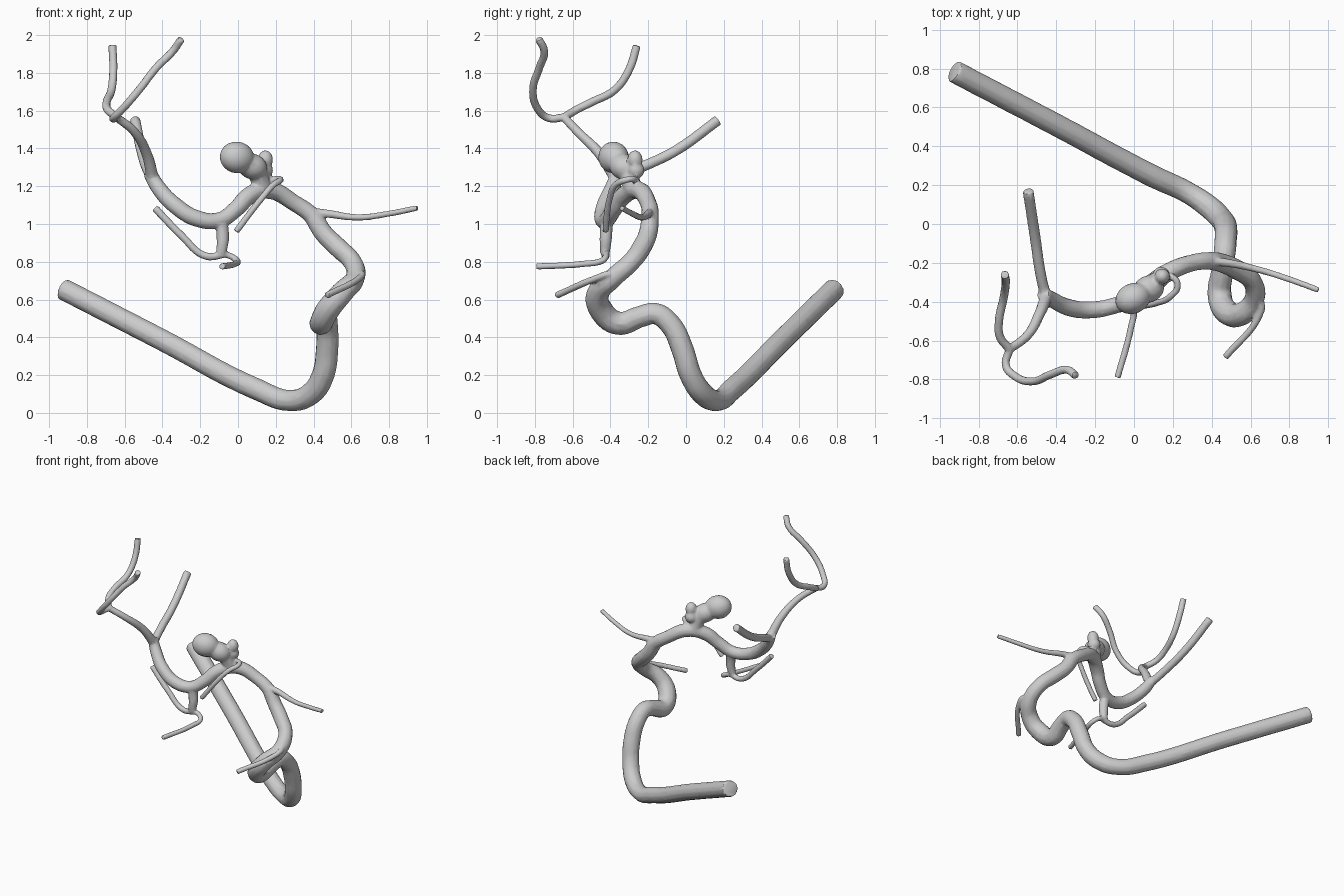
import bpy
import math

parts = []


def vessel(name, pts):
    """Round tube through (x, y, z, radius) points, with closed ends."""
    cu = bpy.data.curves.new(name, 'CURVE')
    cu.dimensions = '3D'
    cu.bevel_depth = 1.0
    cu.bevel_resolution = 4
    cu.resolution_u = 8
    cu.use_fill_caps = True
    sp = cu.splines.new('BEZIER')
    sp.bezier_points.add(len(pts) - 1)
    for bp, (x, y, z, r) in zip(sp.bezier_points, pts):
        bp.co = (x, y, z)
        bp.radius = r
        bp.handle_left_type = bp.handle_right_type = 'AUTO'
    ob = bpy.data.objects.new(name, cu)
    bpy.context.collection.objects.link(ob)
    parts.append(ob)


def lobe(name, loc, size, rot=(0, 0, 0)):
    """Bulge of the sac."""
    bpy.ops.mesh.primitive_ico_sphere_add(subdivisions=3, radius=1, location=loc, rotation=rot)
    ob = bpy.context.object
    ob.name = name
    ob.scale = size
    parts.append(ob)


def thin(pts, r):
    return [(*p, r) for p in pts]


# straight inlet, then the S-bend of the main trunk
vessel("inlet_trunk", [
    (-.925, .785, .655, .058), (-.40, .51, .385, .058), (.10, .245, .125, .058),
    (.28, .16, .065, .056), (.39, .085, .105, .06), (.45, .025, .20, .06),
    (.472, -.02, .34, .06), (.472, -.08, .465, .058), (.465, -.16, .525, .057),
    (.455, -.24, .51, .057), (.44, -.36, .475, .062), (.475, -.45, .545, .064),
    (.55, -.465, .635, .06), (.62, -.385, .715, .052), (.605, -.29, .80, .05),
    (.53, -.235, .875, .052), (.45, -.20, .955, .05), (.395, -.19, 1.04, .046)])
# arch over the top and down to the fork
vessel("arch_trunk", [
    (.45, -.20, .955, .049), (.395, -.19, 1.04, .046), (.30, -.20, 1.11, .044),
    (.165, -.255, 1.18, .048), (.06, -.33, 1.15, .048), (-.01, -.38, 1.08, .044),
    (-.10, -.42, 1.02, .042), (-.22, -.442, 1.03, .044), (-.335, -.43, 1.10, .044),
    (-.42, -.39, 1.19, .041), (-.468, -.36, 1.27, .036)])
# fork: straight rear branch and forward branch that splits again
vessel("rear_branch", thin([(-.455, -.37, 1.24), (-.48, -.26, 1.29), (-.51, -.06, 1.385),
                            (-.545, .17, 1.55)], .028))
vessel("forward_branch", [(-.45, -.37, 1.24, .033), (-.485, -.46, 1.375, .028),
                          (-.55, -.575, 1.49, .024), (-.65, -.65, 1.57, .022)])
vessel("upper_left_twig", thin([(-.64, -.645, 1.565), (-.69, -.58, 1.605), (-.695, -.50, 1.645),
                                (-.67, -.377, 1.71), (-.66, -.30, 1.82), (-.665, -.26, 1.945)], .022))
vessel("upper_right_twig", thin([(-.64, -.645, 1.565), (-.66, -.725, 1.56), (-.61, -.785, 1.61),
                                 (-.52, -.81, 1.715), (-.43, -.775, 1.83), (-.345, -.75, 1.915),
                                 (-.30, -.78, 1.98)], .021))
# hanging branch and its two twigs
vessel("hanging_branch", [(-.09, -.42, 1.02, .034), (-.08, -.425, .92, .033), (-.09, -.43, .845, .026)])
vessel("hanging_front_twig", thin([(-.10, -.43, .85), (-.03, -.425, .825), (-.005, -.445, .805),
                                   (-.015, -.53, .79), (-.085, -.79, .775)], .017))
vessel("hanging_side_twig", thin([(-.07, -.43, .84), (-.17, -.425, .83), (-.30, -.42, .94),
                                  (-.44, -.41, 1.085)], .02))
# side twigs of the trunk
vessel("right_twig", [(.37, -.195, 1.06, .03), (.44, -.195, 1.058, .022), (.64, -.235, 1.035, .017),
                      (.80, -.285, 1.055, .016), (.95, -.34, 1.085, .015)])
vessel("lower_front_twig", thin([(.62, -.37, .73), (.655, -.41, .735), (.645, -.47, .715),
                                 (.47, -.685, .622)], .018))
vessel("looping_twig", thin([(.12, -.27, 1.20), (.19, -.27, 1.235), (.225, -.31, 1.235),
                             (.185, -.375, 1.205), (.12, -.405, 1.13), (.05, -.42, 1.04),
                             (-.01, -.425, .96)], .017))
# bulging sac with a small side lobe and a neck
vessel("sac_neck", [(.13, -.28, 1.18, .05), (.11, -.30, 1.25, .05), (.07, -.33, 1.32, .06)])
lobe("sac_main", (-.005, -.383, 1.352), (.095, .078, .084), (0, .2, math.radians(25)))
lobe("sac_middle", (.075, -.335, 1.305), (.085, .07, .068), (0, .4, math.radians(25)))
lobe("sac_side_lobe", (.145, -.27, 1.34), (.04, .04, .05))
lobe("sac_side_base", (.14, -.265, 1.285), (.045, .045, .045))

# weld everything into one continuous skin, lightly softened and faceted
bpy.ops.object.select_all(action='DESELECT')
for ob in parts:
    ob.select_set(True)
bpy.context.view_layer.objects.active = parts[-1]
bpy.ops.object.convert(target='MESH')
bpy.ops.object.join()
artery = bpy.context.object
artery.name = "artery_tree"
bpy.ops.object.transform_apply(location=True, rotation=True, scale=True)

remesh = artery.modifiers.new("weld", 'REMESH')
remesh.mode = 'VOXEL'
remesh.voxel_size = .007
soft = artery.modifiers.new("soften", 'SMOOTH')
soft.factor = .4
soft.iterations = 2
dec = artery.modifiers.new("facet", 'DECIMATE')
dec.ratio = .1
for m in [m.name for m in artery.modifiers]:
    bpy.ops.object.modifier_apply(modifier=m)
bpy.ops.object.shade_smooth_by_angle(angle=math.radians(40))
